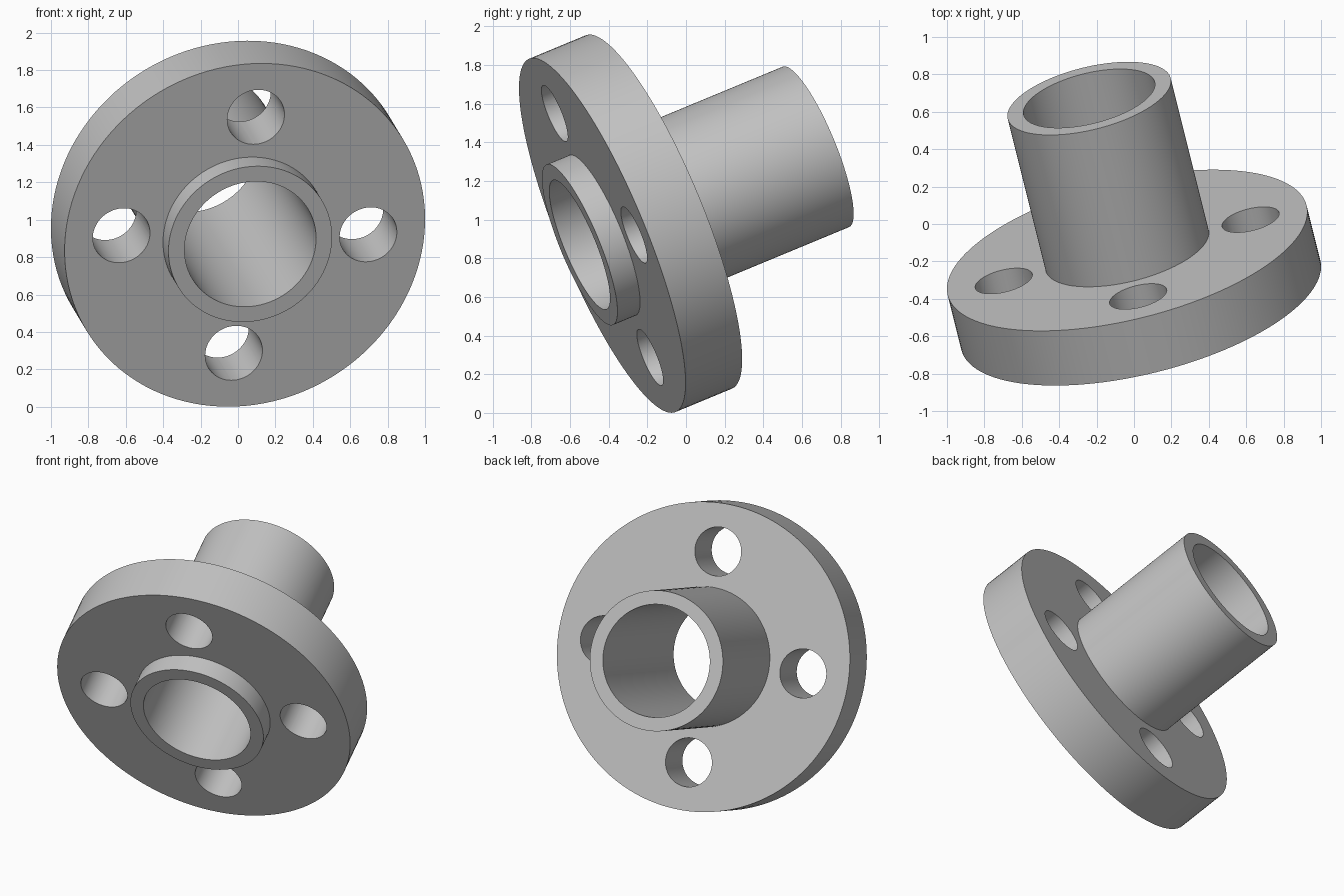
import bpy
import bmesh
import math
from mathutils import Matrix, Vector

cube = bpy.data.objects.get("Cube")
if cube:
    bpy.data.objects.remove(cube, do_unlink=True)

# Main dimensions
FLANGE_R, FLANGE_T = 0.989, 0.325
HUB_R, BORE_R = 0.449, 0.361
LIP, HUB_END = 0.13, 1.227
BOLT_CIRCLE, BOLT_R = 0.68, 0.157
STEPS = 128

# Tilted frame: local z runs along the bore, local x points at one bolt hole
axis = Vector((-0.225, 0.9, 0.373)).normalized()
side = Vector((0.66, 0.164, 0.0025))
side = (side - axis * side.dot(axis)).normalized()
frame = Matrix((side, axis.cross(side), axis)).transposed().to_4x4()
frame.translation = (0.0365, -0.433, 0.918)

steel = bpy.data.materials.new("plain_grey")
steel.use_nodes = True
grey = (0.54, 0.54, 0.54, 1)
steel.diffuse_color = grey
steel.node_tree.nodes["Principled BSDF"].inputs["Base Color"].default_value = grey


def add_object(name, bm):
    bmesh.ops.recalc_face_normals(bm, faces=bm.faces[:])
    mesh = bpy.data.meshes.new(name)
    bm.to_mesh(mesh)
    bm.free()
    mesh.materials.append(steel)
    obj = bpy.data.objects.new(name, mesh)
    obj.matrix_world = frame
    bpy.context.collection.objects.link(obj)
    return obj


def lathe(name, profile):
    """Spin a closed (radius, height) profile around local z."""
    bm = bmesh.new()
    verts = [bm.verts.new((r, 0, z)) for r, z in profile]
    edges = [bm.edges.new((v, verts[i - 1])) for i, v in enumerate(verts)]
    bmesh.ops.spin(bm, geom=verts + edges, cent=(0, 0, 0), axis=(0, 0, 1),
                   angle=math.tau, steps=STEPS)
    bmesh.ops.remove_doubles(bm, verts=bm.verts[:], dist=1e-4)
    return add_object(name, bm)


# Flange, front lip and rear pipe as one turned body
body = lathe("flanged_pipe", [
    (BORE_R, -LIP), (HUB_R, -LIP), (HUB_R, 0), (FLANGE_R, 0),
    (FLANGE_R, FLANGE_T), (HUB_R, FLANGE_T), (HUB_R, HUB_END), (BORE_R, HUB_END),
])

# Four bolt holes drilled through the flange
bm = bmesh.new()
for k in range(4):
    place = (Matrix.Rotation(k * math.pi / 2, 4, "Z")
             @ Matrix.Translation((BOLT_CIRCLE, 0, FLANGE_T / 2)))
    bmesh.ops.create_cone(bm, cap_ends=True, segments=64, radius1=BOLT_R,
                          radius2=BOLT_R, depth=FLANGE_T * 2, matrix=place)
cutter = add_object("bolt_hole_cutter", bm)
cutter.hide_render = True

bpy.context.view_layer.update()
drill = body.modifiers.new("bolt_holes", "BOOLEAN")
drill.operation = "DIFFERENCE"
drill.solver = "EXACT"
drill.object = cutter

bpy.ops.object.select_all(action="DESELECT")
body.select_set(True)
bpy.context.view_layer.objects.active = body
bpy.ops.object.modifier_apply(modifier=drill.name)
bpy.data.objects.remove(cutter, do_unlink=True)
bpy.ops.object.shade_smooth_by_angle(angle=math.radians(30))
